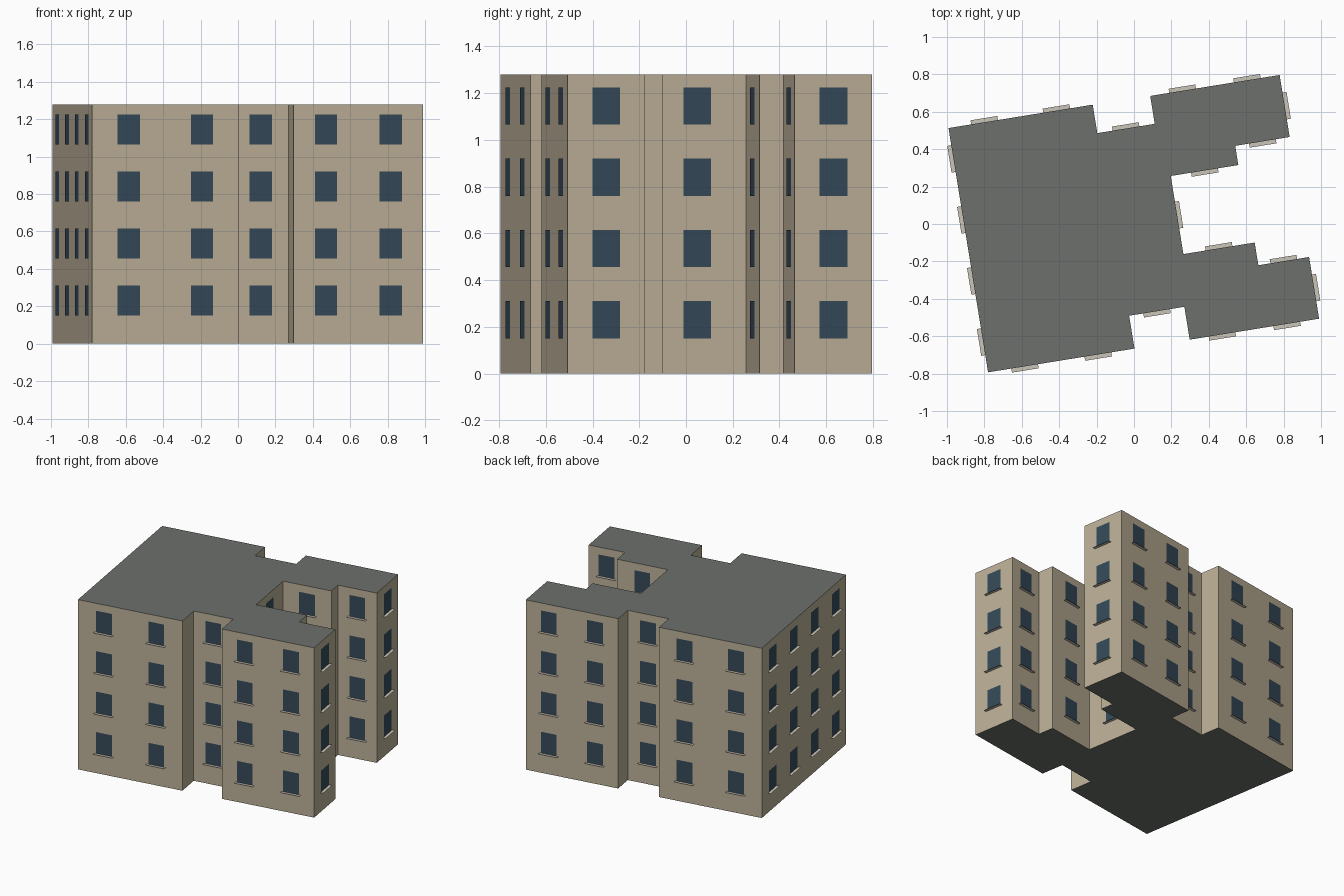
import bpy, bmesh
from math import radians
from mathutils import Vector, Matrix

if "Cube" in bpy.data.objects:
    bpy.data.objects.remove(bpy.data.objects["Cube"])

HEIGHT = 1.28
ROT = Matrix.Rotation(radians(9.2), 4, 'Z')
FLOORS = [0.15 + 0.305 * i for i in range(4)]
WIN_W, WIN_H = 0.12, 0.16
SILL_W, SILL_D = 0.145, 0.022

# counter-clockwise footprint, before the building is turned
OUTLINE = [(-.897, -.658), (-.104, -.658), (-.104, -.48), (.195, -.48), (.195, -.658),
           (.896, -.658), (.896, -.324), (.621, -.324), (.621, -.201), (.235, -.201),
           (.235, .222), (.601, .222), (.601, .326), (.896, .326), (.896, .662),
           (.195, .662), (.195, .511), (-.116, .511), (-.116, .665), (-.897, .665)]


def material(name, rgb):
    m = bpy.data.materials.new(name)
    m.diffuse_color = (*rgb, 1)
    m.use_nodes = True
    m.node_tree.nodes["Principled BSDF"].inputs["Base Color"].default_value = m.diffuse_color
    return m


def finish(bm, name, mats):
    bm.transform(ROT)
    me = bpy.data.meshes.new(name)
    bm.to_mesh(me)
    bm.free()
    for m in mats:
        me.materials.append(m)
    ob = bpy.data.objects.new(name, me)
    bpy.context.collection.objects.link(ob)
    return ob


wall = material("wall_stone", (.50, .43, .31))
roof = material("roof_grey", (.15, .16, .145))
glass = material("window_glass", (.035, .068, .1))
stone = material("sill_stone", (.60, .56, .48))

# building body: extruded footprint with grey roof and base
bm = bmesh.new()
base = bm.faces.new([bm.verts.new((x, y, 0)) for x, y in OUTLINE])
ext = bmesh.ops.extrude_face_region(bm, geom=[base], use_keep_orig=True)
bmesh.ops.translate(bm, vec=(0, 0, HEIGHT),
                    verts=[g for g in ext["geom"] if isinstance(g, bmesh.types.BMVert)])
bmesh.ops.recalc_face_normals(bm, faces=bm.faces)
for f in bm.faces:
    f.material_index = 1 if abs(f.normal.z) > .5 else 0
finish(bm, "building_body", [wall, roof])

# windows and sills spaced evenly along every wall long enough to hold them
panes, sills = bmesh.new(), bmesh.new()
up = Vector((0, 0, 1))


def quad(bm, points):
    bm.faces.new([bm.verts.new(p) for p in points])


for i, p in enumerate(OUTLINE):
    a = Vector((*p, 0))
    b = Vector((*OUTLINE[(i + 1) % len(OUTLINE)], 0))
    length = (b - a).length
    if length < 0.2:
        continue
    d = (b - a).normalized()
    out = d.cross(up)
    count = max(1, round(length / 0.35))
    for k in range(count):
        mid = a + d * length * (k + .5) / count
        for z in FLOORS:
            c = mid + up * z
            w, s, face = d * WIN_W / 2, d * SILL_W / 2, out * 0.002
            quad(panes, [c - w + face, c + w + face,
                         c + w + face + up * WIN_H, c - w + face + up * WIN_H])
            # thin flat ledge below the pane
            c = c - up * 0.002
            quad(sills, [c - s, c - s + out * SILL_D, c + s + out * SILL_D, c + s])

finish(panes, "window_panes", [glass])
finish(sills, "window_sills", [stone])
